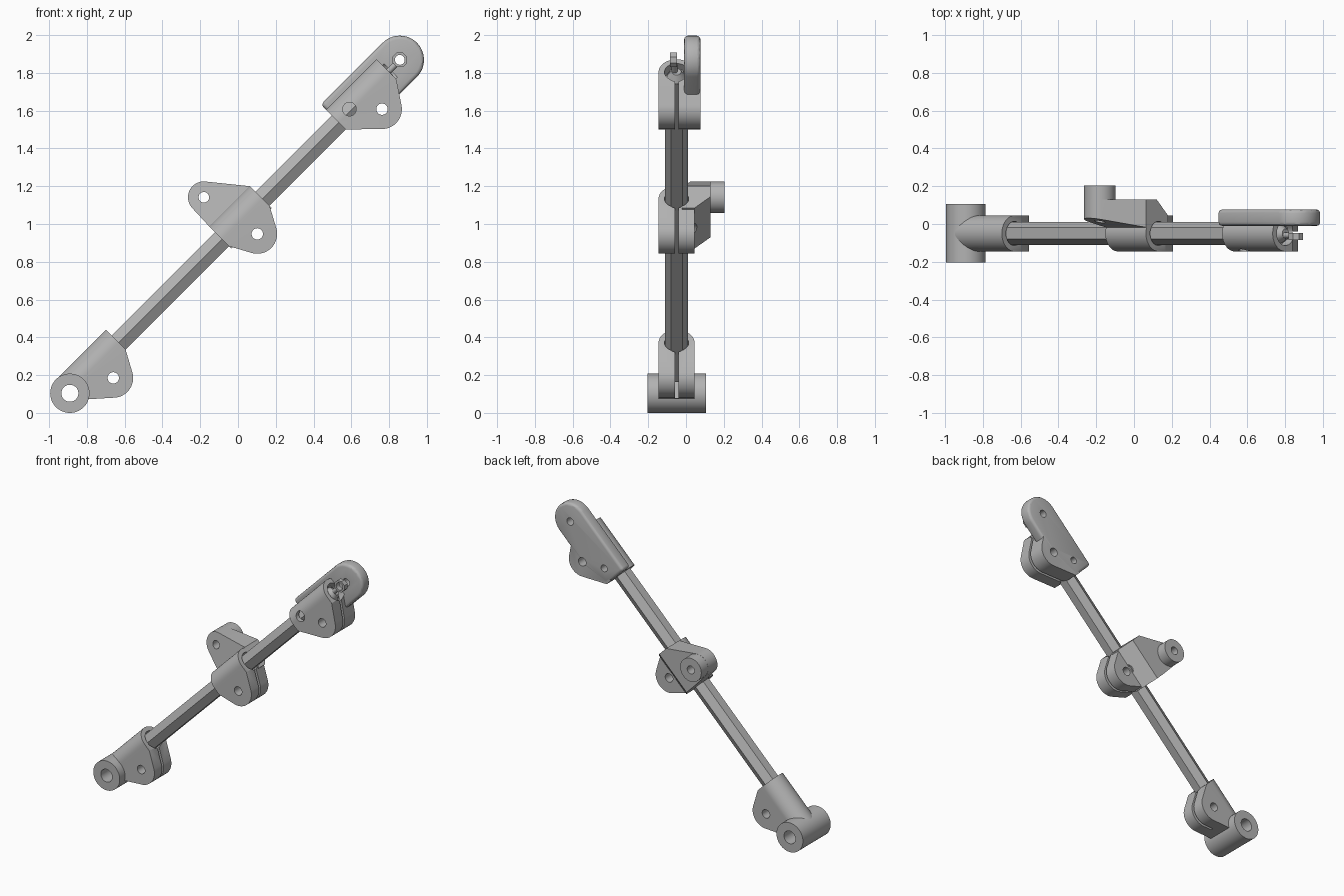
import bpy, bmesh, math
from mathutils import Vector

if "Cube" in bpy.data.objects:
    bpy.data.objects.remove(bpy.data.objects["Cube"], do_unlink=True)

grey = bpy.data.materials.new("light grey metal")
grey.use_nodes = True
COLOR = (0.45, 0.45, 0.45, 1)
grey.diffuse_color = COLOR
grey.node_tree.nodes["Principled BSDF"].inputs["Base Color"].default_value = COLOR

# Local frame: x runs along the rod, y is depth, z is across the rod
ROD_Y, ROD_V = -0.05, 0.007
EAR_R, EAR_V, HOLE_R = 0.105, -0.105, 0.03
parts = []


def circle(cx, cy, r, n=64, turn=0.0):
    return [(cx + r * math.cos(turn + math.tau * i / n),
             cy + r * math.sin(turn + math.tau * i / n)) for i in range(n)]


def hull(name, points):
    bm = bmesh.new()
    for p in points:
        bm.verts.new(p)
    res = bmesh.ops.convex_hull(bm, input=bm.verts[:])
    junk = {v for v in res["geom_interior"] + res["geom_unused"]
            if isinstance(v, bmesh.types.BMVert)}
    bmesh.ops.delete(bm, geom=list(junk), context='VERTS')
    bmesh.ops.dissolve_limit(bm, angle_limit=0.01, verts=bm.verts[:], edges=bm.edges[:])
    bmesh.ops.recalc_face_normals(bm, faces=bm.faces[:])
    mesh = bpy.data.meshes.new(name)
    bm.to_mesh(mesh)
    bm.free()
    ob = bpy.data.objects.new(name, mesh)
    bpy.context.collection.objects.link(ob)
    return ob


def plate(name, outline, y0, y1):
    """Convex outline in the rod plane, extruded through the depth."""
    return hull(name, [(u, y, v) for u, v in outline for y in (y0, y1)])


def bar(name, section, u0, u1):
    """Convex (depth, across) section, extruded along the rod."""
    return hull(name, [(u, y, v) for y, v in section for u in (u0, u1)])


def pin(u, v, r, y0=-0.4, y1=0.4):
    return plate("cutter", circle(u, v, r), y0, y1)


def apply_mods(ob):
    dg = bpy.context.evaluated_depsgraph_get()
    mesh = bpy.data.meshes.new_from_object(ob.evaluated_get(dg))
    ob.modifiers.clear()
    ob.data = mesh


def combine(ob, other, op='DIFFERENCE'):
    m = ob.modifiers.new("bool", 'BOOLEAN')
    m.operation, m.object, m.solver = op, other, 'EXACT'
    apply_mods(ob)
    bpy.data.objects.remove(other, do_unlink=True)
    return ob


def round_edges(ob, width):
    m = ob.modifiers.new("bevel", 'BEVEL')
    m.width, m.segments, m.limit_method = width, 3, 'ANGLE'
    apply_mods(ob)
    return ob


def clamp_body(name, u0, u1, ear_u, low):
    """Rounded cover over the rod with two cheeks ending in a round ear."""
    ring = circle(ROD_Y, ROD_V, 0.095)
    body = bar(name, ring + [(ROD_Y - 0.095, -0.3), (ROD_Y + 0.095, -0.3)], u0, u1 + 0.05)
    outline = [(u0, 0.2), (u1, 0.2), (u1, -0.045)] + low + circle(ear_u, EAR_V, EAR_R)
    return combine(body, plate("outline", outline, -0.5, 0.5), 'INTERSECT')


def clamp_cuts(ob, u0, u1, ear_u):
    """Rod bore, clamping slit and bolt hole."""
    combine(ob, bar("bore", circle(ROD_Y, ROD_V, 0.064, 48), u0, u1))
    slit = [(ROD_Y + s * 0.009, v) for s in (-1, 1) for v in (-0.4, ROD_V)]
    combine(ob, bar("slit", slit, u0, u1))
    return combine(ob, pin(ear_u, EAR_V, HOLE_R))


# Hexagonal rod with a tapered end, neck and small eye
parts.append(bar("hex_rod", circle(ROD_Y, ROD_V, 0.061, 6), 0.13, 2.36))
tip = [(2.36, y, v) for y, v in circle(ROD_Y, ROD_V, 0.05, 24)]
tip += [(2.40, y, v) for y, v in circle(ROD_Y, ROD_V, 0.025, 24)]
parts.append(hull("rod_tip", tip))
parts.append(bar("rod_neck", circle(-0.06, 0.012, 0.016, 16), 2.39, 2.452))
eye = plate("rod_eye", circle(2.483, 0.013, 0.042, 8, math.pi / 8), -0.085, -0.048)
parts.append(combine(eye, pin(2.483, 0.013, 0.026)))

# Lower clamp and its cross tube
lower = clamp_body("lower_clamp", 0.0, 0.372, 0.22, [(0.0, -0.05), (0.08, -0.072)])
clamp_cuts(lower, 0.1, 0.6, 0.22)
parts.append(combine(lower, pin(0, 0, 0.07)))
tube = plate("cross_tube", circle(0, 0, 0.104), -0.205, 0.107)
parts.append(combine(tube, pin(0, 0, 0.045)))

# Middle clamp with a chamfered rear arm and boss
MID = 1.298
middle = clamp_body("middle_clamp", MID - 0.152, MID + 0.152, MID, [(MID - 0.152, -0.045)])
BOSS = (1.235, 0.232)
arm = bar("rear_arm", [(-0.02, -0.063), (0.045, -0.063), (0.13, 0.022), (0.13, 0.4),
                       (0.05, 0.4), (-0.02, 0.09)], 1, 1.6)
arm_outline = [(MID + s * 0.152, v) for s in (-1, 1) for v in (-0.063, 0.1)]
combine(arm, plate("outline", arm_outline + circle(*BOSS, 0.084), -0.5, 0.5), 'INTERSECT')
combine(middle, arm, 'UNION')
combine(middle, plate("boss", circle(*BOSS, 0.083), 0.055, 0.205), 'UNION')
clamp_cuts(middle, 1.0, 1.6, MID)
combine(middle, pin(MID, EAR_V, 0.055, 0.046, 0.3))
parts.append(combine(middle, pin(*BOSS, 0.028)))

# Upper clamp joined to a long round-ended back plate
EAR = 2.232
START, END = 2.02, 2.398
upper = clamp_body("upper_clamp", START, END, EAR, [(START, -0.045)])
end_plate = plate("end_plate", circle(2.483, 0.013, 0.128)
                  + [(START, 0.141), (START, -0.045), (2.2, -0.115)], -0.01, 0.077)
round_edges(end_plate, 0.02)
ear_plate = plate("ear_plate", circle(EAR, EAR_V, EAR_R)
                  + [(START, 0.0), (START, -0.045), (END, 0.0), (END, -0.045)], -0.012, 0.076)
combine(upper, ear_plate, 'UNION')
combine(upper, end_plate, 'UNION')
clamp_cuts(upper, 1.8, 2.41, EAR)
combine(upper, pin(2.11, 0.017, 0.036, -0.4, 0.0))
combine(upper, pin(2.11, 0.017, 0.024))
parts.append(combine(upper, pin(2.483, 0.013, 0.026)))

# Tilt everything into place, colour and shade
bpy.ops.object.select_all(action='DESELECT')
for ob in parts:
    ob.location = (-0.89, 0, 0.104)
    ob.rotation_euler = (0, -math.pi / 4, 0)
    ob.data.materials.clear()
    ob.data.materials.append(grey)
    ob.select_set(True)
bpy.context.view_layer.objects.active = parts[0]
bpy.ops.object.shade_smooth_by_angle(angle=math.radians(30))
